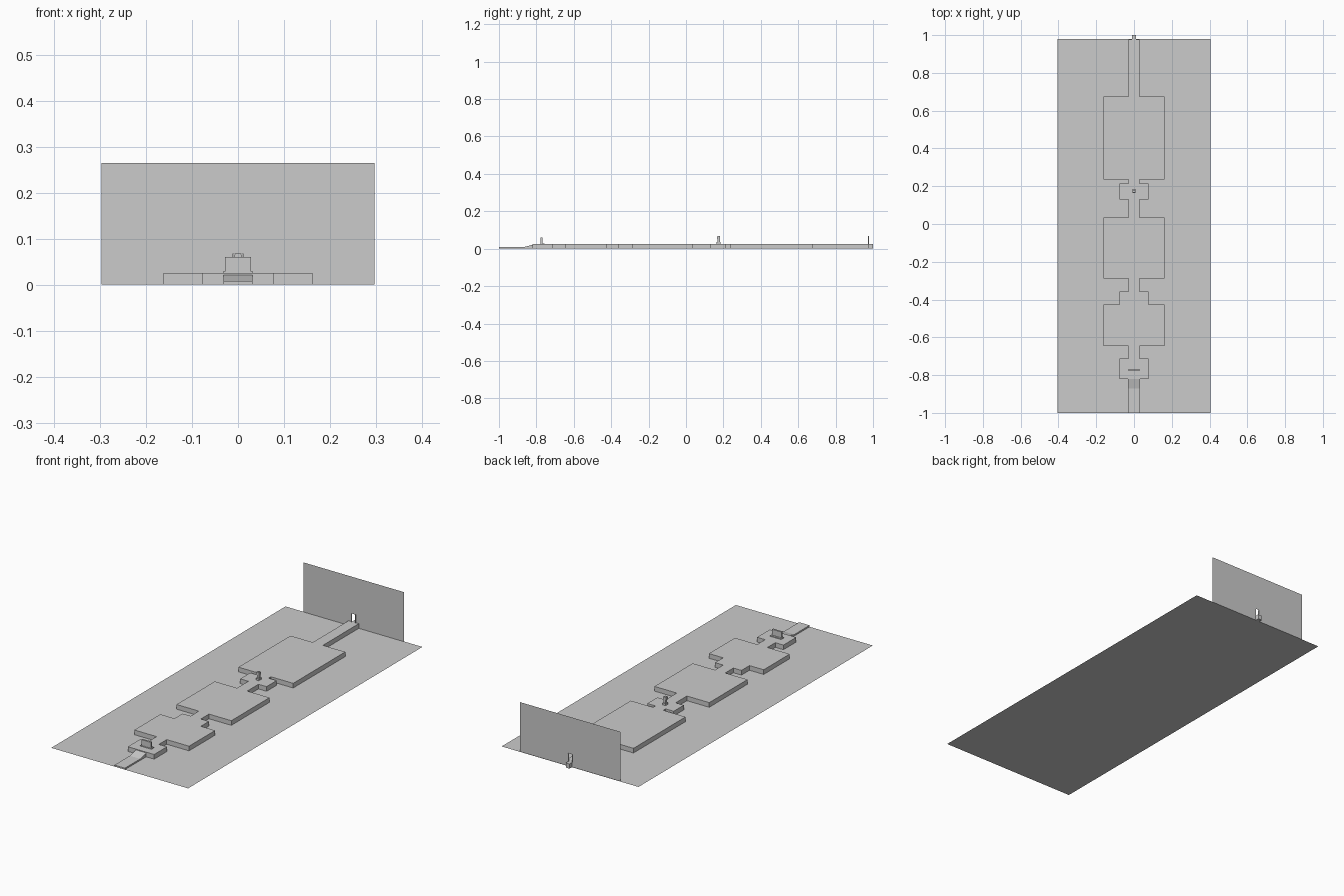
import bpy, bmesh

if "Cube" in bpy.data.objects:
    bpy.data.objects.remove(bpy.data.objects["Cube"])

def finish(name, bm):
    me = bpy.data.meshes.new(name)
    bm.to_mesh(me)
    bm.free()
    ob = bpy.data.objects.new(name, me)
    bpy.context.collection.objects.link(ob)
    return ob

def face(name, pts):
    bm = bmesh.new()
    bm.faces.new([bm.verts.new(p) for p in pts])
    return finish(name, bm)

def prism(name, pts, vec):
    """Extrude a planar outline along vec."""
    bm = bmesh.new()
    f = bm.faces.new([bm.verts.new(p) for p in pts])
    r = bmesh.ops.extrude_face_region(bm, geom=[f])
    vs = [g for g in r["geom"] if isinstance(g, bmesh.types.BMVert)]
    bmesh.ops.translate(bm, verts=vs, vec=vec)
    bmesh.ops.recalc_face_normals(bm, faces=bm.faces[:])
    return finish(name, bm)

def box(name, x0, x1, y0, y1, z0, z1):
    return prism(name, [(x0, y0, z0), (x1, y0, z0), (x1, y1, z0), (x0, y1, z0)],
                 (0, 0, z1 - z0))

# Ground sheet
face("ground", [(-.405, -1, 0), (.405, -1, 0), (.405, .98, 0), (-.405, .98, 0)])

# Raised chain of rooms and corridors: (half width, y start, y end)
rooms = [(.078, -.82, -.712), (.03, -.712, -.645), (.162, -.645, -.425),
         (.078, -.425, -.357), (.03, -.357, -.288), (.162, -.288, .035),
         (.03, .035, .13), (.078, .13, .215), (.03, .215, .235),
         (.162, .235, .675), (.03, .675, .978)]
right = [(w, y) for w, a, b in rooms for y in (a, b)]
outline = right + [(-x, y) for x, y in reversed(right)]
prism("rooms_platform", [(x, y, 0) for x, y in outline], (0, 0, .025))

# Low entry path and ramp up to the first room
ramp = [(-1, 0), (-1, .008), (-.87, .008), (-.82, .021), (-.82, 0)]
prism("entry_ramp", [(-.031, y, z) for y, z in ramp], (.062, 0, 0))

# Back wall with doorway
wall = [(-.297, 0), (-.297, .265), (.297, .265), (.297, 0),
        (.012, 0), (.012, .068), (-.012, .068), (-.012, 0)]
face("back_wall", [(x, .978, z) for x, z in wall])

# Doorway floor and thin door jambs
box("door_floor", -.011, .011, .978, 1, 0, .025)
for s, n in ((-1, "left"), (1, "right")):
    box("door_jamb_" + n, min(s * .010, s * .012), max(s * .010, s * .012),
        .973, .979, .025, .068)

# Upright slab in the first room
box("slab", -.028, .028, -.777, -.767, .025, .06)
box("slab_base", -.033, .033, -.779, -.757, .025, .029)

# Small figure-like pillar in the middle room
box("pillar_shaft", -.006, .006, .168, .181, .025, .068)
box("pillar_ledge", -.009, .009, .163, .185, .025, .035)
box("pillar_arm", -.009, .009, .166, .18, .052, .066)
